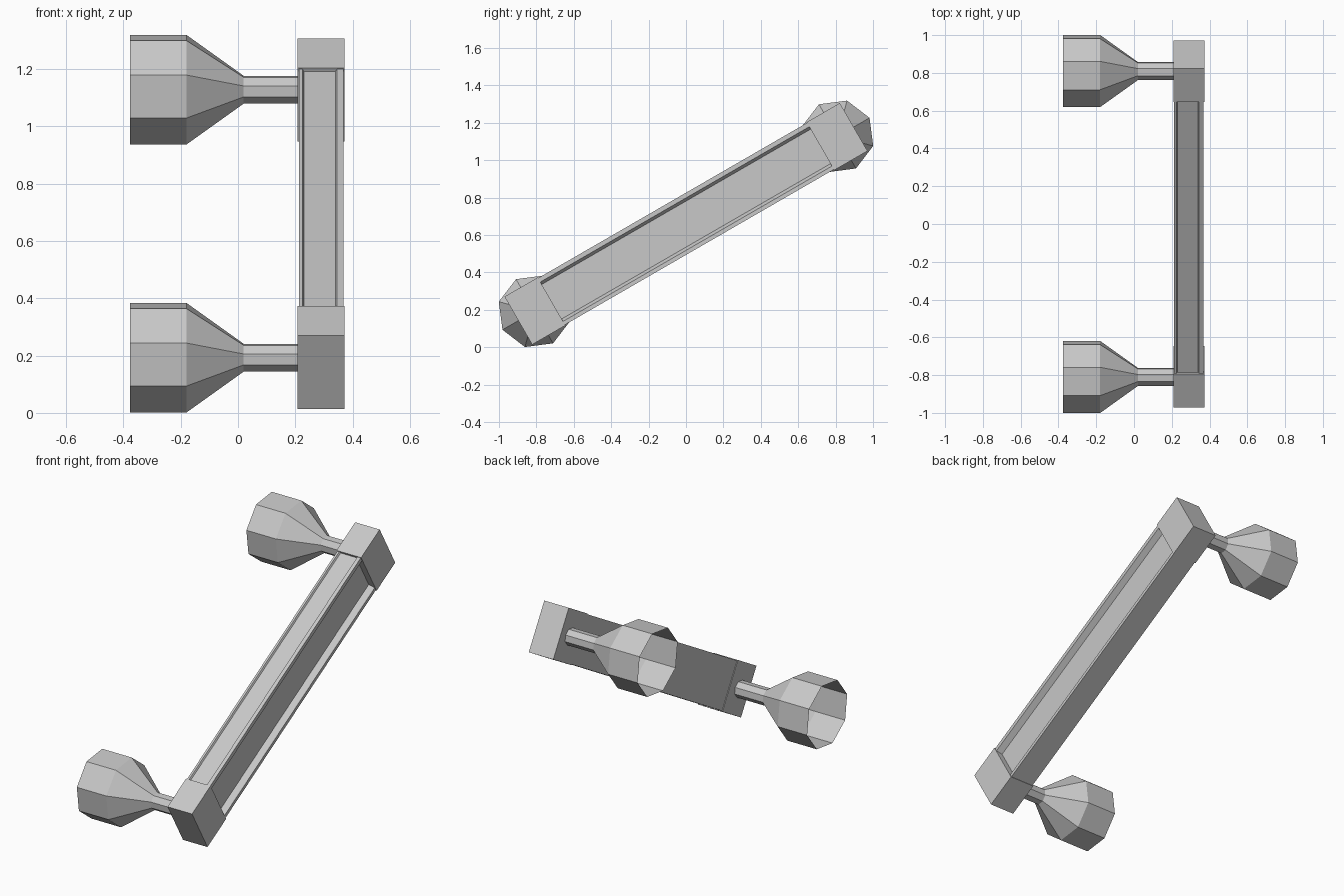
import bpy, bmesh, math
from mathutils import Matrix

cube = bpy.data.objects.get("Cube")
if cube:
    bpy.data.objects.remove(cube)

grey = bpy.data.materials.new("plain_grey")
grey.use_nodes = True
COLOUR = (0.58, 0.58, 0.58, 1)
grey.diffuse_color = COLOUR
grey.node_tree.nodes["Principled BSDF"].inputs["Base Color"].default_value = COLOUR

# Parts are built along local y, then the whole assembly is tilted about x
TILT = Matrix.Translation((0, 0, 0.66)) @ Matrix.Rotation(math.radians(30), 4, 'X')
BAR_X = 0.29
HALF_SPAN = 0.83
END = 1.035
KNOB_Y = 0.935


def finish(name, bm):
    bm.transform(TILT)
    mesh = bpy.data.meshes.new(name)
    bm.to_mesh(mesh)
    bm.free()
    mesh.materials.append(grey)
    obj = bpy.data.objects.new(name, mesh)
    bpy.context.collection.objects.link(obj)


def beam():
    # Constant cross-section: deep channel on the outer side, shallow one on top
    profile = [(-.078, -.144), (.078, -.144), (.078, -.123), (.043, -.108),
               (.043, .105), (.078, .12), (.078, .144), (.055, .144),
               (.05, .134), (-.06, .134), (-.065, .144), (-.078, .144)]
    bm = bmesh.new()
    face = bm.faces.new([bm.verts.new((BAR_X + x, -HALF_SPAN, z)) for x, z in profile])
    extruded = bmesh.ops.extrude_face_region(bm, geom=[face], use_keep_orig=True)
    verts = [v for v in extruded["geom"] if isinstance(v, bmesh.types.BMVert)]
    bmesh.ops.translate(bm, verts=verts, vec=(0, 2 * HALF_SPAN, 0))
    bmesh.ops.recalc_face_normals(bm, faces=bm.faces)
    finish("beam", bm)


def end_block(name, side):
    bm = bmesh.new()
    place = Matrix.Translation((BAR_X, side * (HALF_SPAN + END) / 2, 0))
    size = Matrix.Diagonal((0.164, END - HALF_SPAN, 0.296, 1))
    bmesh.ops.create_cube(bm, size=1, matrix=place @ size)
    finish(name, bm)


def knob(name, side):
    # Eight-sided shell: wide open end, taper, thin stem into the block
    bm = bmesh.new()
    rings = []
    for x, r in [(-.377, .198), (-.18, .198), (.02, .05), (.215, .05)]:
        rings.append([bm.verts.new((x, side * KNOB_Y + r * math.cos(k * math.pi / 4),
                                    r * math.sin(k * math.pi / 4))) for k in range(8)])
    for a, b in zip(rings, rings[1:]):
        for k in range(8):
            n = (k + 1) % 8
            bm.faces.new((a[k], a[n], b[n], b[k]))
    bm.normal_update()
    # Outward normals
    for f in bm.faces:
        c = f.calc_center_median()
        if f.normal.y * (c.y - side * KNOB_Y) + f.normal.z * c.z < 0:
            f.normal_flip()
    finish(name, bm)


beam()
for label, side in (("lower", -1), ("upper", 1)):
    end_block(label + "_end_block", side)
    knob(label + "_knob", side)
